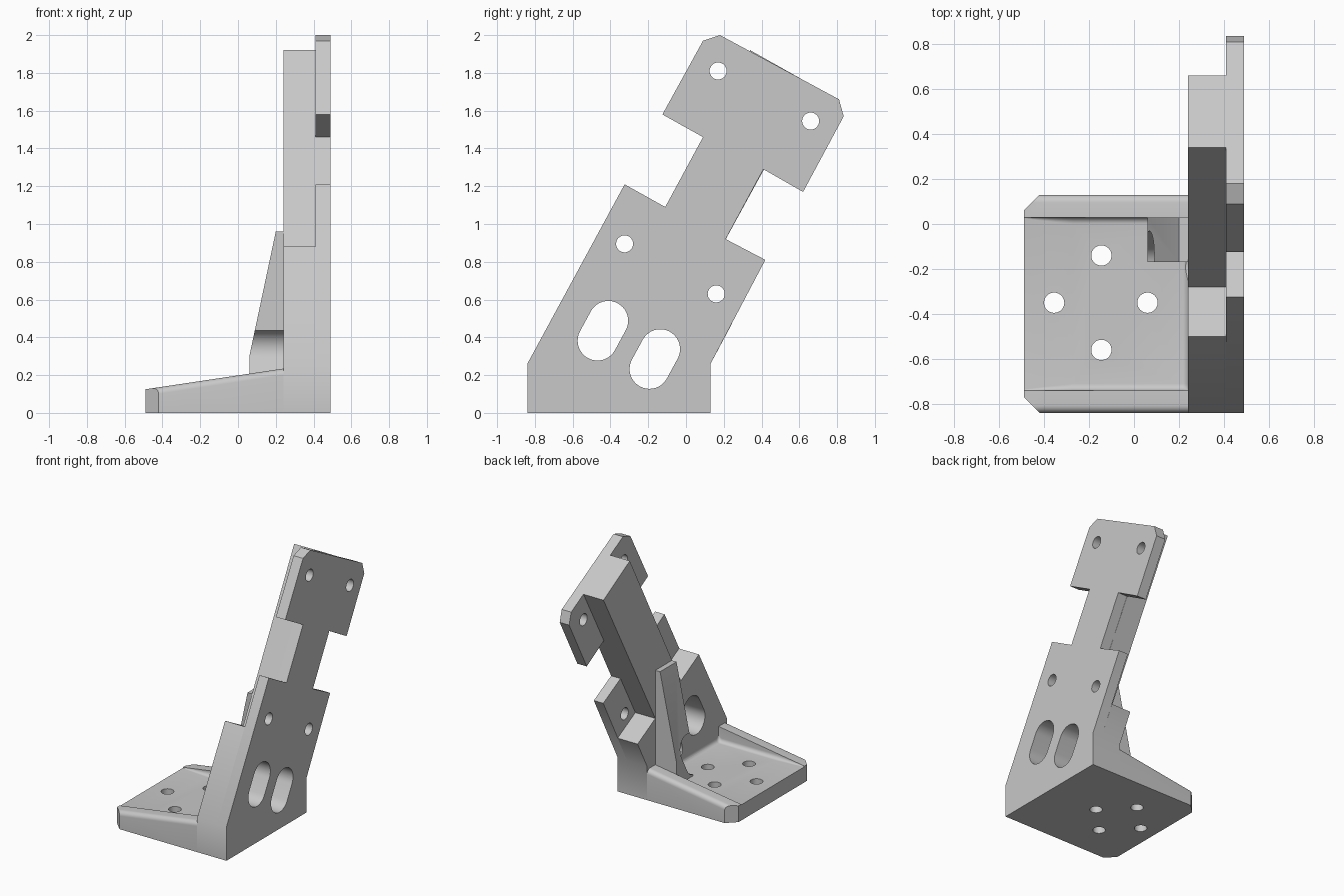
import bpy
import bmesh
from math import sin, cos, pi, radians

cube = bpy.data.objects.get("Cube")
if cube:
    bpy.data.objects.remove(cube, do_unlink=True)

grey = bpy.data.materials.new("plain grey")
grey.use_nodes = True
grey.diffuse_color = (0.58, 0.58, 0.58, 1)
grey.node_tree.nodes["Principled BSDF"].inputs["Base Color"].default_value = (0.58, 0.58, 0.58, 1)


def loft(name, rings):
    """Skin a row of matching closed sections and cap both ends."""
    bm = bmesh.new()
    rows = [[bm.verts.new(p) for p in ring] for ring in rings]
    n = len(rows[0])
    for a, b in zip(rows, rows[1:]):
        for i in range(n):
            j = (i + 1) % n
            bm.faces.new((a[i], a[j], b[j], b[i]))
    bm.faces.new(rows[0])
    bm.faces.new(rows[-1])
    bmesh.ops.recalc_face_normals(bm, faces=bm.faces)
    mesh = bpy.data.meshes.new(name)
    bm.to_mesh(mesh)
    bm.free()
    mesh.materials.append(grey)
    obj = bpy.data.objects.new(name, mesh)
    bpy.context.collection.objects.link(obj)
    return obj


def prism(name, outline, axis, start, end):
    """Extrude a flat outline along one axis."""
    place = {"X": lambda u, v, t: (t, u, v),
             "Y": lambda u, v, t: (u, t, v),
             "Z": lambda u, v, t: (u, v, t)}[axis]
    return loft(name, [[place(u, v, t) for u, v in outline] for t in (start, end)])


def slot_outline(u, v, radius, half=0.0, n=20):
    """Circle, or a slot stretched along the lean of the arm."""
    lean = radians(61.5)
    pts = []
    for side in (1, -1):
        cu, cv = u + side * half * cos(lean), v + side * half * sin(lean)
        base = lean - pi / 2 + (0 if side > 0 else pi)
        count = n + 1 if half else n
        for i in range(count):
            a = base + pi * i / n
            pts.append((cu + radius * cos(a), cv + radius * sin(a)))
    return pts


def finish(obj, cutters):
    """Cut the openings, then smooth only the curved faces."""
    bpy.ops.object.select_all(action="DESELECT")
    bpy.context.view_layer.objects.active = obj
    obj.select_set(True)
    for cutter in cutters:
        mod = obj.modifiers.new("opening", "BOOLEAN")
        mod.operation = "DIFFERENCE"
        mod.solver = "EXACT"
        mod.object = cutter
        bpy.ops.object.modifier_apply(modifier=mod.name)
    bpy.ops.object.shade_smooth_by_angle(angle=radians(30))


# Thin mounting plate with two pairs of ears
plate = prism("mounting_plate", [
    (-0.84, 0), (0.13, 0), (0.13, 0.26), (0.42, 0.81), (0.21, 0.92), (0.41, 1.29),
    (0.62, 1.17), (0.835, 1.57), (0.81, 1.66), (0.18, 2.0), (0.09, 1.97),
    (-0.125, 1.58), (0.09, 1.46), (-0.11, 1.09), (-0.325, 1.21), (-0.84, 0.26),
], "X", 0.41, 0.49)

# Thick leaning arm behind the plate
arm = prism("leaning_arm", [
    (-0.84, 0), (0.13, 0), (0.13, 0.26), (0.245, 0.475), (0.03, 0.59),
    (0.66, 1.74), (0.34, 1.92), (-0.28, 0.76), (-0.5, 0.88), (-0.84, 0.26),
], "X", 0.24, 0.41)

# Tapered rib between the foot and the arm
rib = prism("support_rib", [
    (0.06, 0.1), (0.24, 0.1), (0.24, 0.96), (0.2, 0.96), (0.06, 0.3),
], "Y", -0.17, 0.03)


def foot_section(x):
    """Tray section: rounded outer rims, filleted inner corners."""
    centre, outer, inner, r = -0.355, 0.485, 0.385, 0.035
    rim = 0.125 + 0.15 * (x + 0.49)
    d = max(0, x - 0.21)
    floor = 0.15 - max(0, 0.03 ** 2 - d * d) ** 0.5
    f = min(0.03, 0.9 * (rim - floor))
    half = [(outer, 0)]
    quarter = [pi / 2 * i / 6 for i in range(7)]
    half += [(outer - r + r * cos(a), rim - r + r * sin(a)) for a in quarter]
    half.append((inner, rim))
    half += [(inner - f + f * cos(a), floor + f - f * sin(a)) for a in quarter]
    right = [(x, centre + w, z) for w, z in half]
    left = [(x, centre - w, z) for w, z in reversed(half)]
    return right + left


# Foot tray with sloping side rims
stations = [-0.49, -0.4, -0.27] + [0.21 + 0.03 * sin(pi / 2 * i / 5) for i in range(6)]
foot = loft("foot_tray", [foot_section(x) for x in stations])

# Cutters for slots, holes and clipped corners
slots = [prism("slot_cutter", slot_outline(y, z, 0.105, 0.06), "X", -0.1, 0.7)
         for y, z in ((-0.44, 0.435), (-0.165, 0.285))]
ear_holes = [prism("ear_hole_cutter", slot_outline(y, z, 0.045), "X", 0.412, 0.7)
             for y, z in ((0.17, 1.81), (0.66, 1.545), (-0.325, 0.895), (0.16, 0.63))]
for cutter in ear_holes:
    cutter.location.x = -0.1
foot_holes = [prism("foot_hole_cutter", slot_outline(x, y, 0.045), "Z", -0.2, 0.4)
              for x, y in ((-0.145, -0.14), (-0.355, -0.35), (0.06, -0.35), (-0.145, -0.56))]
corners = []
for side in (1, -1):
    edge = -0.355 + side * 0.485
    corners.append(prism("corner_cutter", [
        (-0.59, edge - side * 0.17), (-0.32, edge + side * 0.1), (-0.59, edge + side * 0.1),
    ], "Z", -0.2, 0.4))
bpy.context.view_layer.update()

finish(plate, slots + ear_holes)
finish(arm, slots)
finish(rib, slots[1:])
finish(foot, foot_holes + corners + slots[1:])

for cutter in slots + ear_holes + foot_holes + corners:
    bpy.data.objects.remove(cutter, do_unlink=True)
